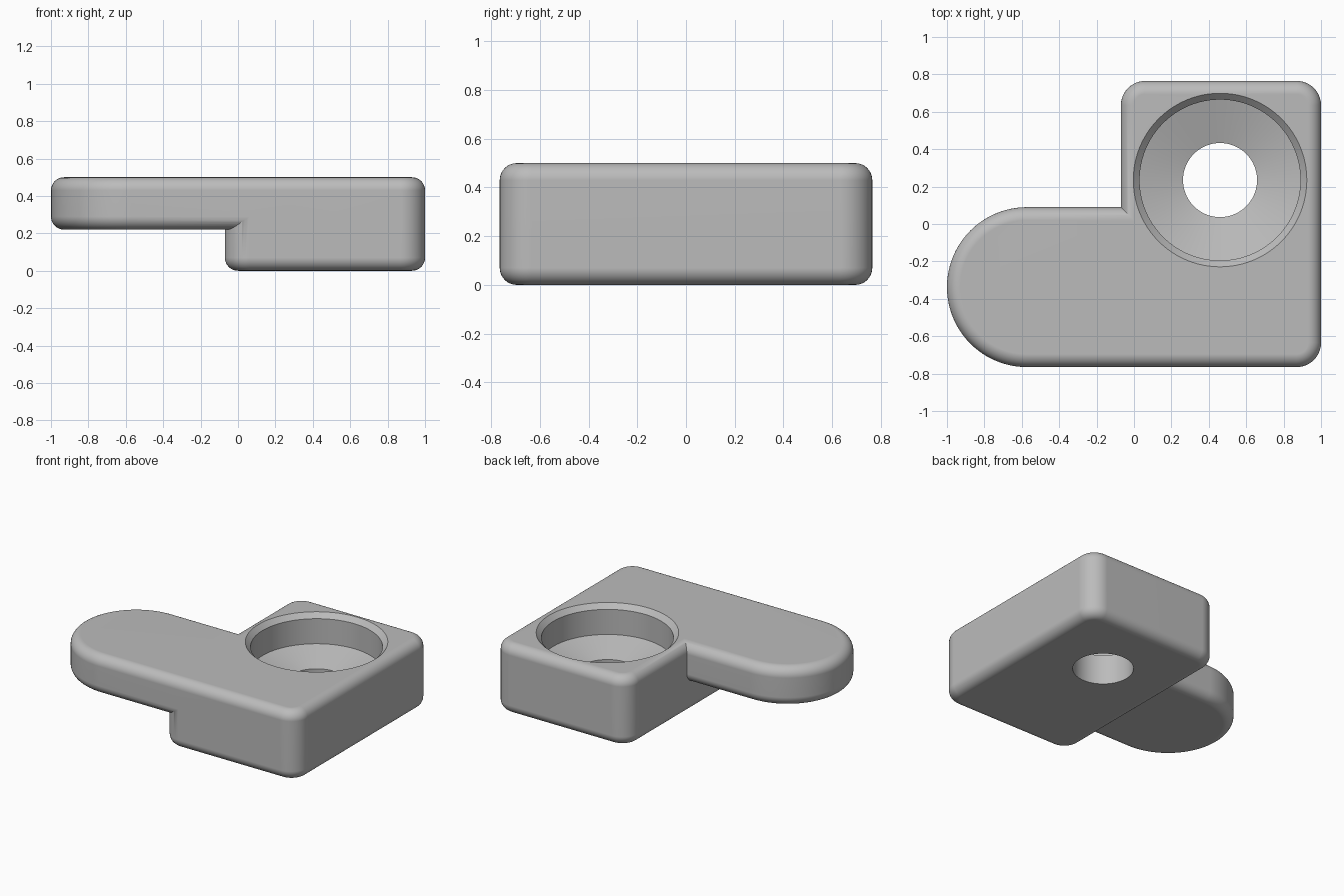
import bpy, bmesh
from math import sin, cos, pi

cube = bpy.data.objects.get("Cube")
if cube:
    bpy.data.objects.remove(cube, do_unlink=True)

grey = bpy.data.materials.new("plain_grey")
grey.use_nodes = True
colour = (0.5, 0.5, 0.5, 1)
grey.diffuse_color = colour
grey.node_tree.nodes["Principled BSDF"].inputs["Base Color"].default_value = colour

FILLET = 0.07


def loft(name, rings):
    """Closed solid skinned through equal-length rings, bottom to top."""
    bm = bmesh.new()
    loops = [[bm.verts.new(p) for p in ring] for ring in rings]
    n = len(loops[0])
    for low, high in zip(loops, loops[1:]):
        for i in range(n):
            j = (i + 1) % n
            bm.faces.new((low[i], low[j], high[j], high[i]))
    bm.faces.new(loops[0][::-1])
    bm.faces.new(loops[-1])
    bmesh.ops.remove_doubles(bm, verts=bm.verts, dist=1e-5)
    bmesh.ops.recalc_face_normals(bm, faces=bm.faces)
    mesh = bpy.data.meshes.new(name)
    bm.to_mesh(mesh)
    bm.free()
    mesh.materials.append(grey)
    obj = bpy.data.objects.new(name, mesh)
    bpy.context.collection.objects.link(obj)
    return obj


def rounded_slab(name, x0, x1, y0, y1, z0, z1, radius, steps):
    """Slab with rounded upright corners and filleted top and bottom rims."""
    centres = [(x1 - radius, y1 - radius), (x0 + radius, y1 - radius),
               (x0 + radius, y0 + radius), (x1 - radius, y0 + radius)]

    def outline(inset, z):
        r = radius - inset
        return [(cx + r * cos((q + k / steps) * pi / 2),
                 cy + r * sin((q + k / steps) * pi / 2), z)
                for q, (cx, cy) in enumerate(centres) for k in range(steps + 1)]

    angles = [k / 8 * pi / 2 for k in range(9)]
    bottom = [outline(FILLET * (1 - sin(a)), z0 + FILLET * (1 - cos(a))) for a in angles]
    top = [outline(FILLET * (1 - cos(a)), z1 - FILLET * (1 - sin(a))) for a in angles]
    return loft(name, bottom + top)


def lathe(name, cx, cy, profile, sides=96):
    return loft(name, [[(cx + r * cos(2 * pi * k / sides),
                         cy + r * sin(2 * pi * k / sides), z)
                        for k in range(sides)] for r, z in profile])


def combine(target, other, operation):
    mod = target.modifiers.new(operation.lower(), "BOOLEAN")
    mod.operation, mod.solver, mod.object = operation, "EXACT", other
    bpy.context.view_layer.objects.active = target
    bpy.ops.object.modifier_apply(modifier=mod.name)
    bpy.data.objects.remove(other, do_unlink=True)


# Thick block joined to the thinner round-ended arm
body = rounded_slab("bracket_body", -0.07, 1, -0.765, 0.765, 0, 0.5, 0.13, 10)
arm = rounded_slab("arm", -1, 0.95, -0.765, 0.09, 0.22, 0.5, 0.4275, 24)
combine(body, arm, "UNION")

# Chamfered recess with a conical floor and a through hole
bore = lathe("bore_cutter", 0.46, 0.235,
             [(0.198, -0.1), (0.198, 0.214), (0.43, 0.286),
              (0.43, 0.466), (0.464, 0.5), (0.464, 0.6)])
combine(body, bore, "DIFFERENCE")

# Smooth fillets, crisp bore edges
bpy.ops.object.select_all(action="DESELECT")
body.select_set(True)
bpy.context.view_layer.objects.active = body
bpy.ops.object.shade_smooth_by_angle(angle=pi / 6)
weighted = body.modifiers.new("flat_face_normals", "WEIGHTED_NORMAL")
weighted.keep_sharp = True
